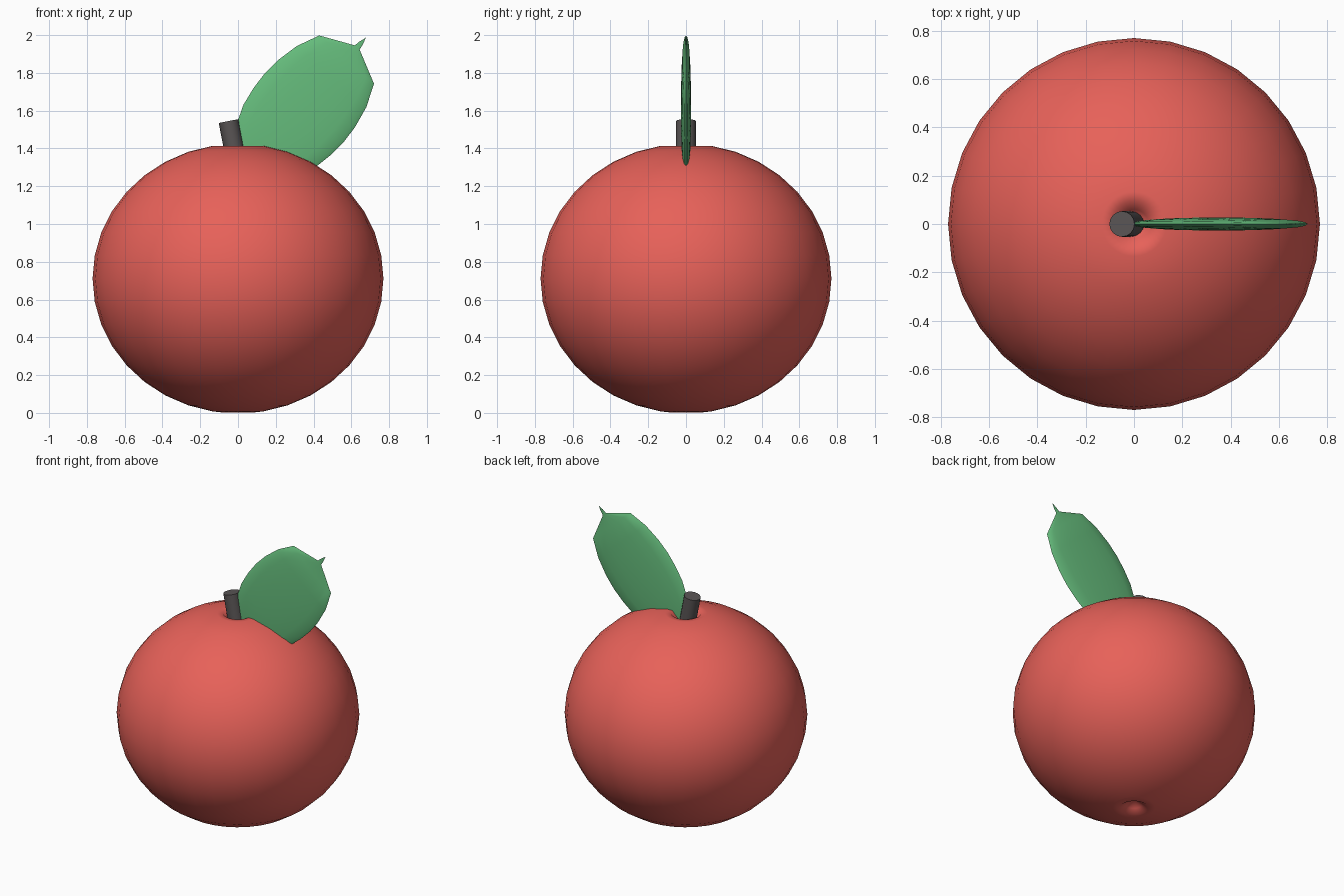
import bpy, math
from mathutils import Vector, Matrix

if "Cube" in bpy.data.objects:
    bpy.data.objects.remove(bpy.data.objects["Cube"])


def material(name, rgb):
    m = bpy.data.materials.new(name)
    m.diffuse_color = (*rgb, 1)
    m.use_nodes = True
    m.node_tree.nodes["Principled BSDF"].inputs["Base Color"].default_value = m.diffuse_color
    return m


def lathe(name, profile, segs, mat, matrix=Matrix()):
    """Revolve (radius, height) points about z; zero radius makes a pole."""
    verts, rings, faces = [], [], []
    for r, z in profile:
        n = 1 if r == 0 else segs
        rings.append([len(verts) + i for i in range(n)])
        for i in range(n):
            a = 2 * math.pi * i / segs
            verts.append(matrix @ Vector((r * math.cos(a), r * math.sin(a), z)))
    for a, b in zip(rings, rings[1:]):
        for i in range(segs):
            j = (i + 1) % segs
            f = [a[i % len(a)], a[j % len(a)], b[j % len(b)], b[i % len(b)]]
            faces.append(list(dict.fromkeys(f)))
    me = bpy.data.meshes.new(name)
    me.from_pydata(verts, [], faces)
    me.materials.append(mat)
    ob = bpy.data.objects.new(name, me)
    bpy.context.collection.objects.link(ob)
    bpy.ops.object.select_all(action='DESELECT')
    ob.select_set(True)
    bpy.context.view_layer.objects.active = ob
    bpy.ops.object.shade_smooth_by_angle(angle=math.radians(50))
    return ob


red = material("red_skin", (0.80, 0.12, 0.10))
green = material("leaf_green", (0.13, 0.50, 0.20))
brown = material("stem_grey", (0.10, 0.09, 0.09))

# Fruit: squashed sphere with a dimple at each pole
body = [(0, 0.07), (0.05, 0.03), (0.09, 0.003)]
for i in range(1, 18):
    a = math.pi * i / 18
    body.append((0.77 * math.sin(a), 0.711 - 0.714 * math.cos(a)))
body += [(0.095, 1.412), (0.06, 1.37), (0, 1.31)]
lathe("fruit_body", body, 32, red)

# Stem: short cylinder leaning left
lean = Matrix.Translation((-0.05, 0, 1.545)) @ Matrix.Rotation(math.radians(-11), 4, 'Y')
lathe("stem", [(0, -0.27), (0.053, -0.27), (0.053, 0), (0, 0)], 16, brown, lean)

# Leaf: thin lens with a pointed nib, leaning right
leaf = [(0, 0), (0.13, 0.1), (0.212, 0.2), (0.252, 0.3), (0.27, 0.4), (0.277, 0.5),
        (0.27, 0.6), (0.245, 0.72), (0.193, 0.84), (0.017, 0.925), (0.012, 0.955), (0, 0.995)]
tilt = (Matrix.Translation((0.02, 0, 1.24)) @ Matrix.Rotation(math.atan2(0.66, 0.75), 4, 'Y')
        @ Matrix.Diagonal((1, 0.1, 1, 1)))
lathe("leaf", leaf, 16, green, tilt)
